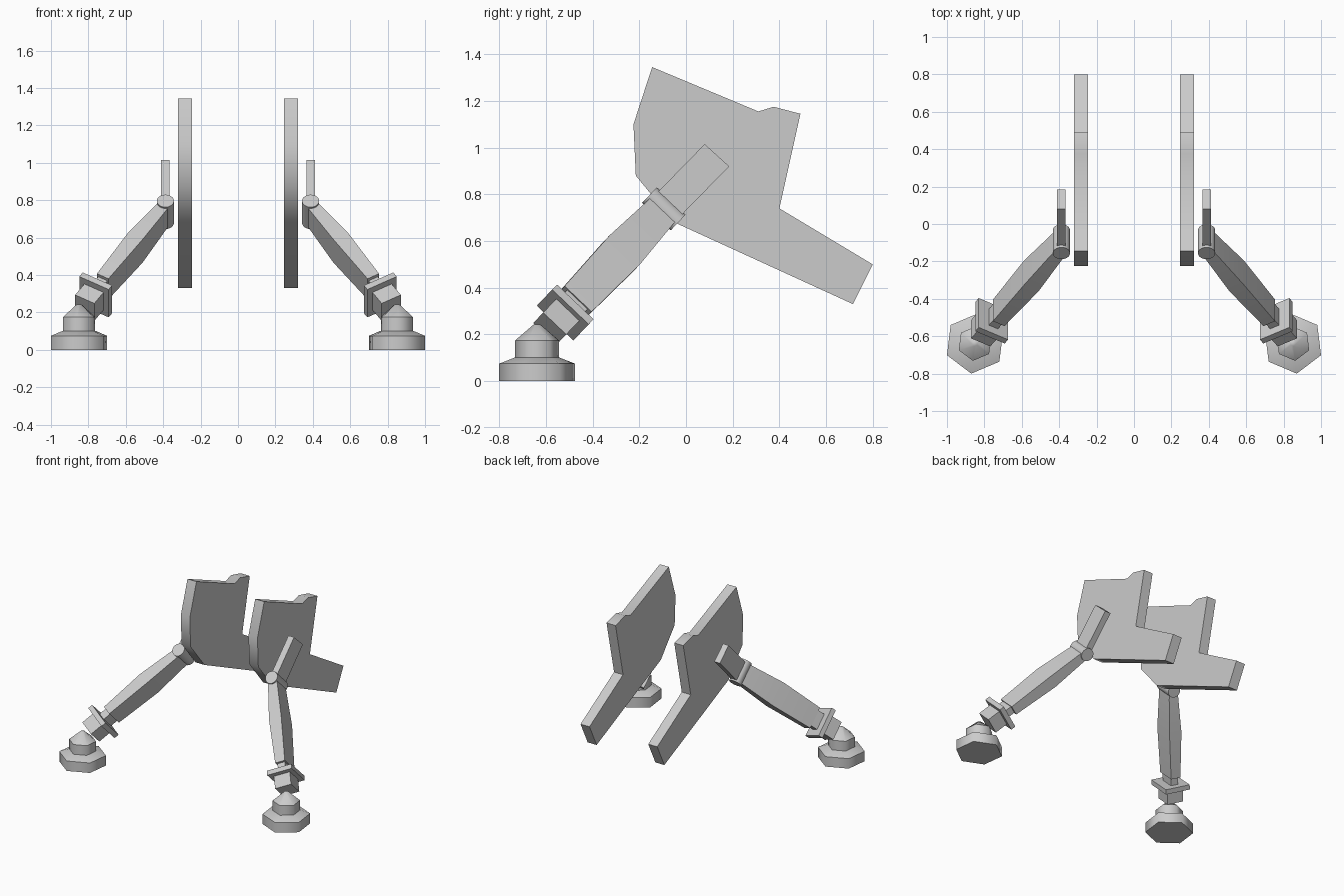
import bpy, bmesh, math
from mathutils import Vector

if "Cube" in bpy.data.objects:
    bpy.data.objects.remove(bpy.data.objects["Cube"])

grey = bpy.data.materials.new("plain grey")
grey.diffuse_color = (0.6, 0.6, 0.6, 1)
grey.use_nodes = True
grey.node_tree.nodes["Principled BSDF"].inputs["Base Color"].default_value = grey.diffuse_color


def loft(name, rings, angle=62):
    """Skin a list of rings, cap both ends, and mirror the part across x."""
    bm = bmesh.new()
    loops = [[bm.verts.new(p) for p in ring] for ring in rings]
    n = len(rings[0])
    for a, b in zip(loops, loops[1:]):
        for i in range(n):
            bm.faces.new((a[i], a[(i + 1) % n], b[(i + 1) % n], b[i]))
    bm.faces.new(loops[0])
    bm.faces.new(loops[-1])
    bmesh.ops.recalc_face_normals(bm, faces=bm.faces)
    mesh = bpy.data.meshes.new(name)
    bm.to_mesh(mesh)
    bm.free()
    mesh.materials.append(grey)
    ob = bpy.data.objects.new(name, mesh)
    bpy.context.collection.objects.link(ob)
    bpy.ops.object.select_all(action='DESELECT')
    ob.select_set(True)
    bpy.context.view_layer.objects.active = ob
    bpy.ops.object.shade_smooth_by_angle(angle=math.radians(angle))
    ob.modifiers.new("mirror", 'MIRROR')
    return ob


def plate(name, outline, x0, x1):
    """Flat plate with a side outline given in (y, z)."""
    loft(name, [[(x, y, z) for y, z in outline] for x in (x0, x1)])


# Arm frame: start point, direction, and the two cross-section axes
start = Vector((0.388, -0.095, 0.738))
along = Vector((0.519, -0.588, -0.618)).normalized()
u = Vector((0, 0.7245, -0.689)).normalized()
v = along.cross(u)


def bar(name, sections, angle=62):
    """Rectangular bar along the arm; sections are (distance, half u, half v)."""
    loft(name, [[start + along * t + u * hu * a + v * hv * b
                 for a, b in ((-1, -1), (1, -1), (1, 1), (-1, 1))]
                for t, hu, hv in sections], angle)


def stack(name, levels):
    """Six-sided foot part; levels are (radius, height)."""
    loft(name, [[(0.85 + r * math.cos(math.radians(157 - 60 * i)),
                  -0.638 + r * math.sin(math.radians(157 - 60 * i)), z)
                 for i in range(6)] for r, z in levels])


# Large side plate
plate("side_plate", [(-0.145, 1.345), (0.31, 1.155), (0.375, 1.175), (0.49, 1.145),
                     (0.40, 0.74), (0.80, 0.50), (0.715, 0.33), (-0.05, 0.68),
                     (-0.215, 0.88), (-0.225, 1.10)], 0.245, 0.32)

# Mounting strip rising from the pivot
plate("mount_strip", [(0.08, 1.015), (0.185, 0.92), (-0.04, 0.69), (-0.145, 0.785)],
      0.365, 0.412)

# Pivot cylinder
side = Vector((1, 0, 0))
up = side.cross(u)
loft("pivot", [[start + u * d + (side * math.cos(k) + up * math.sin(k)) * 0.046
                for k in (math.tau * i / 20 for i in range(20))]
               for d in (-0.085, 0.085)])

# Arm, ankle neck, collar and ankle block
bar("arm", [(0.01, 0.073, 0.032), (0.06, 0.075, 0.035), (0.31, 0.09, 0.046),
            (0.645, 0.08, 0.036)])
bar("ankle_neck", [(0.63, 0.06, 0.028), (0.71, 0.06, 0.028)])
bar("collar", [(0.70, 0.108, 0.092), (0.735, 0.108, 0.092)])
bar("ankle_block", [(0.72, 0.068, 0.06), (0.83, 0.068, 0.06)])

# Stepped foot
stack("foot_base", [(0.163, 0), (0.163, 0.075), (0.094, 0.102)])
stack("foot_post", [(0.094, 0.095), (0.094, 0.175)])
stack("foot_cap", [(0.094, 0.175), (0.015, 0.242)])
